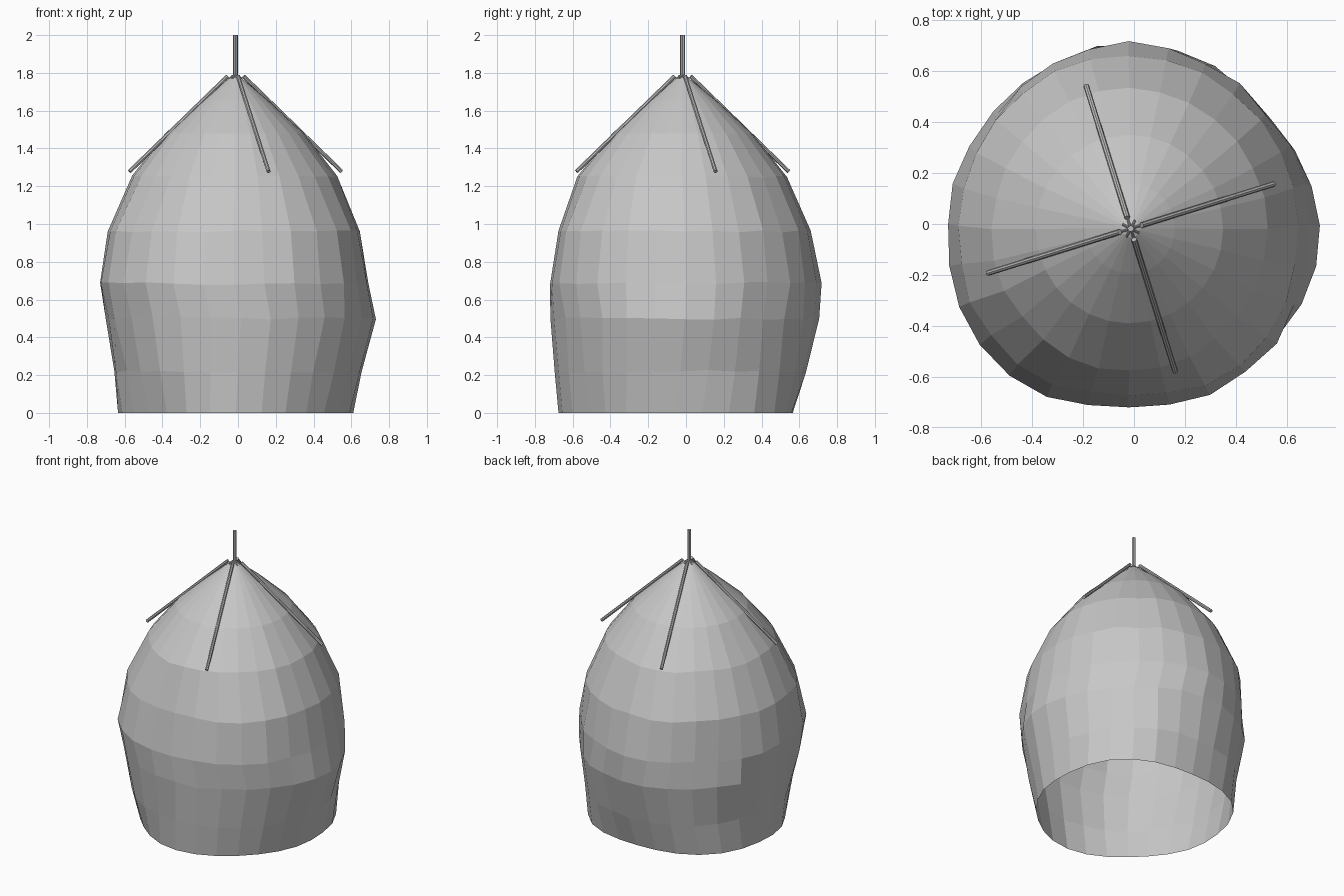
import bpy, bmesh, math, random
from mathutils import Vector

if "Cube" in bpy.data.objects:
    bpy.data.objects.remove(bpy.data.objects["Cube"])

random.seed(4)
SIDES = 28
CX, CY = -0.013, -0.018


def material(name, v):
    m = bpy.data.materials.new(name)
    m.diffuse_color = (v, v, v, 1)
    m.use_nodes = True
    m.node_tree.nodes["Principled BSDF"].inputs["Base Color"].default_value = m.diffuse_color
    return m


cloth = material("pale grey cloth", 0.57)
wood = material("grey wood", 0.5)


def finish(bm, name, mat):
    me = bpy.data.meshes.new(name)
    bm.to_mesh(me)
    bm.free()
    me.materials.append(mat)
    ob = bpy.data.objects.new(name, me)
    bpy.context.collection.objects.link(ob)
    return ob


# hut cover: rings given by height, extents (z, xmin, xmax, ymin, ymax)
# and the bulge towards each diagonal (back right, back left, front left, front right)
rings = [
    (0.00, -0.635, 0.61, -0.675, 0.565, (0.05, 0.04, -0.04, -0.025)),
    (0.22, -0.655, 0.655, -0.695, 0.635, (0.01, 0.02, 0.0, -0.01)),
    (0.50, -0.70, 0.73, -0.718, 0.705, (-0.04, 0.015, 0.035, -0.01)),
    (0.685, -0.73, 0.69, -0.72, 0.718, (-0.02, -0.035, 0.047, 0.03)),
    (0.96, -0.69, 0.645, -0.675, 0.66, (0.0, 0.0, 0.03, 0.035)),
    (1.25, -0.56, 0.525, -0.575, 0.535, (0, 0, 0, 0)),
    (1.48, -0.385, 0.35, -0.39, 0.35, (0, 0, 0, 0)),
    (1.655, -0.19, 0.16, -0.195, 0.16, (0, 0, 0, 0)),
    (1.77, -0.048, 0.022, -0.053, 0.017, (0, 0, 0, 0)),
]
bm = bmesh.new()
loops = []
for i, (z, x0, x1, y0, y1, bulge) in enumerate(rings):
    cx, cy = (x0 + x1) / 2, (y0 + y1) / 2
    wobble = 0.012 if 0 < i < 6 else 0
    loop = []
    for k in range(SIDES):
        a = 2 * math.pi * k / SIDES
        s = 1.0
        if k % 7:  # keep the four outermost points exact
            s += random.uniform(-wobble, wobble)
        r = bulge[k // 7] * math.sin(2 * a) ** 2
        dz = random.uniform(-wobble, wobble) * 0.6
        loop.append(bm.verts.new((cx + ((x1 - x0) / 2 * s + r) * math.cos(a),
                                  cy + ((y1 - y0) / 2 * s + r) * math.sin(a), z + dz)))
    loops.append(loop)
for lo, hi in zip(loops, loops[1:]):
    for k in range(SIDES):
        n = (k + 1) % SIDES
        bm.faces.new((lo[k], lo[n], hi[n], hi[k]))
tip = bm.verts.new((CX, CY, 1.785))
for k in range(SIDES):
    bm.faces.new((loops[-1][k], loops[-1][(k + 1) % SIDES], tip))
finish(bm, "hut_cover", cloth)


def rod(name, p, q, r):
    p, q = Vector(p), Vector(q)
    bm = bmesh.new()
    bmesh.ops.create_cone(bm, cap_ends=True, segments=8, radius1=r, radius2=r,
                          depth=(q - p).length)
    ob = finish(bm, name, wood)
    ob.location = (p + q) / 2
    ob.rotation_mode = 'QUATERNION'
    ob.rotation_quaternion = (q - p).to_track_quat('Z', 'Y')


def leaning(name, deg, r0, z0, r1, z1, r):
    c, s = math.cos(math.radians(deg)), math.sin(math.radians(deg))
    rod(name, (CX + r0 * c, CY + r0 * s, z0), (CX + r1 * c, CY + r1 * s, z1), r)


# centre pole
rod("centre_pole", (CX, CY, 1.70), (CX, CY, 2.0), 0.0125)

# four roof poles leaning on the cover
for i in range(4):
    leaning(f"roof_pole_{i + 1}", 17.3 + 90 * i, 0.045, 1.782, 0.588, 1.278, 0.011)

# short pegs gathering the cover round the centre pole
for i in range(8):
    leaning(f"top_peg_{i + 1}", 17.3 + 45 * i, 0.010, 1.785, 0.036, 1.770, 0.005)
